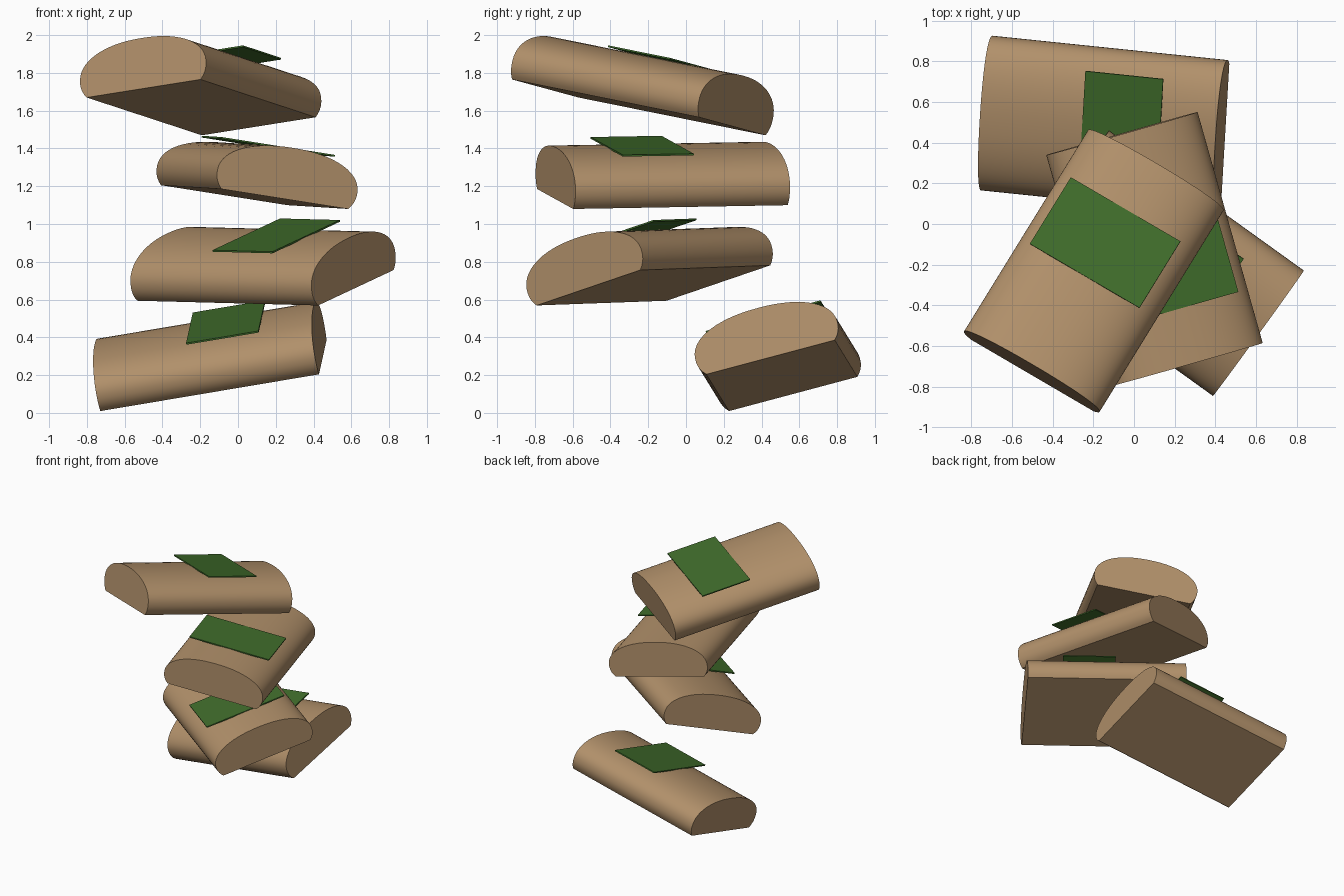
import bpy, bmesh, math
from mathutils import Vector, Matrix

cube = bpy.data.objects.get("Cube")
if cube:
    bpy.data.objects.remove(cube, do_unlink=True)

LENGTH, HALF_WIDTH, HEIGHT, BELLY = 1.18, 0.39, 0.274, 0.089


def material(name, rgb):
    m = bpy.data.materials.new(name)
    m.use_nodes = True
    m.diffuse_color = (*rgb, 1)
    bsdf = m.node_tree.nodes["Principled BSDF"]
    bsdf.inputs["Base Color"].default_value = (*rgb, 1)
    bsdf.inputs["Roughness"].default_value = 0.8
    return m


tan = material("tan", (0.44, 0.28, 0.145))
green = material("dark green", (0.05, 0.15, 0.024))


def prism(name, profile, y0, y1, mat, frame):
    """Extrude an x-z profile along y and place it with the given frame."""
    bm = bmesh.new()
    face = bm.faces.new([bm.verts.new((x, y0, z)) for x, z in profile])
    new = bmesh.ops.extrude_face_region(bm, geom=[face])["geom"]
    moved = [v for v in new if isinstance(v, bmesh.types.BMVert)]
    bmesh.ops.translate(bm, verts=moved, vec=(0, y1 - y0, 0))
    bmesh.ops.recalc_face_normals(bm, faces=bm.faces)
    mesh = bpy.data.meshes.new(name)
    bm.to_mesh(mesh)
    bm.free()
    mesh.materials.append(mat)
    ob = bpy.data.objects.new(name, mesh)
    bpy.context.collection.objects.link(ob)
    ob.matrix_world = frame
    return ob


def dome_profile(steps=40):
    """Rounded dome with bulging sides, cut flat at the bottom."""
    power, rise = 0.91, HEIGHT - BELLY
    start = -math.asin((BELLY / rise) ** (1 / power))
    points = []
    for i in range(steps + 1):
        t = start + (math.pi - 2 * start) * i / steps
        c, s = math.cos(t), math.sin(t)
        points.append((HALF_WIDTH * math.copysign(abs(c) ** power, c),
                       BELLY + rise * math.copysign(abs(s) ** power, s)))
    return points


def pose(corner, width, depth):
    """Frame at the middle of the base, from its corner and two edges."""
    corner, width, depth = Vector(corner), Vector(width), Vector(depth)
    y = depth.normalized()
    z = width.cross(depth).normalized()
    x = y.cross(z)
    m = Matrix((x, y, z)).transposed().to_4x4()
    m.translation = corner + (width + depth) / 2
    return m


# Stacked blocks, bottom to top: base corner, width edge, length edge
poses = [
    ((0.43, 0.11, 0.205), (0.04, 0.675, 0.18), (-1.16, 0.12, -0.195)),
    ((0.43, -0.79, 0.57), (0.39, 0.545, 0.185), (-0.96, 0.69, 0.025)),
    ((-0.085, -0.79, 1.185), (0.665, 0.195, -0.105), (-0.32, 1.135, 0.02)),
    ((0.41, 0.07, 1.565), (-0.60, 0.35, -0.095), (-0.61, -0.99, 0.20)),
]
plate = [(-0.315, 0.27), (0.315, 0.27), (0.315, 0.279), (-0.315, 0.279)]

for i, p in enumerate(poses, 1):
    frame = pose(*p)
    block = prism(f"domed_block_{i}", dome_profile(), -LENGTH / 2, LENGTH / 2, tan, frame)
    bpy.ops.object.select_all(action='DESELECT')
    block.select_set(True)
    bpy.context.view_layer.objects.active = block
    bpy.ops.object.shade_smooth_by_angle(angle=math.radians(35))
    # Flat panel lying on the crown, off-centre towards one end
    prism(f"top_panel_{i}", plate, -0.313, 0.077, green, frame)
